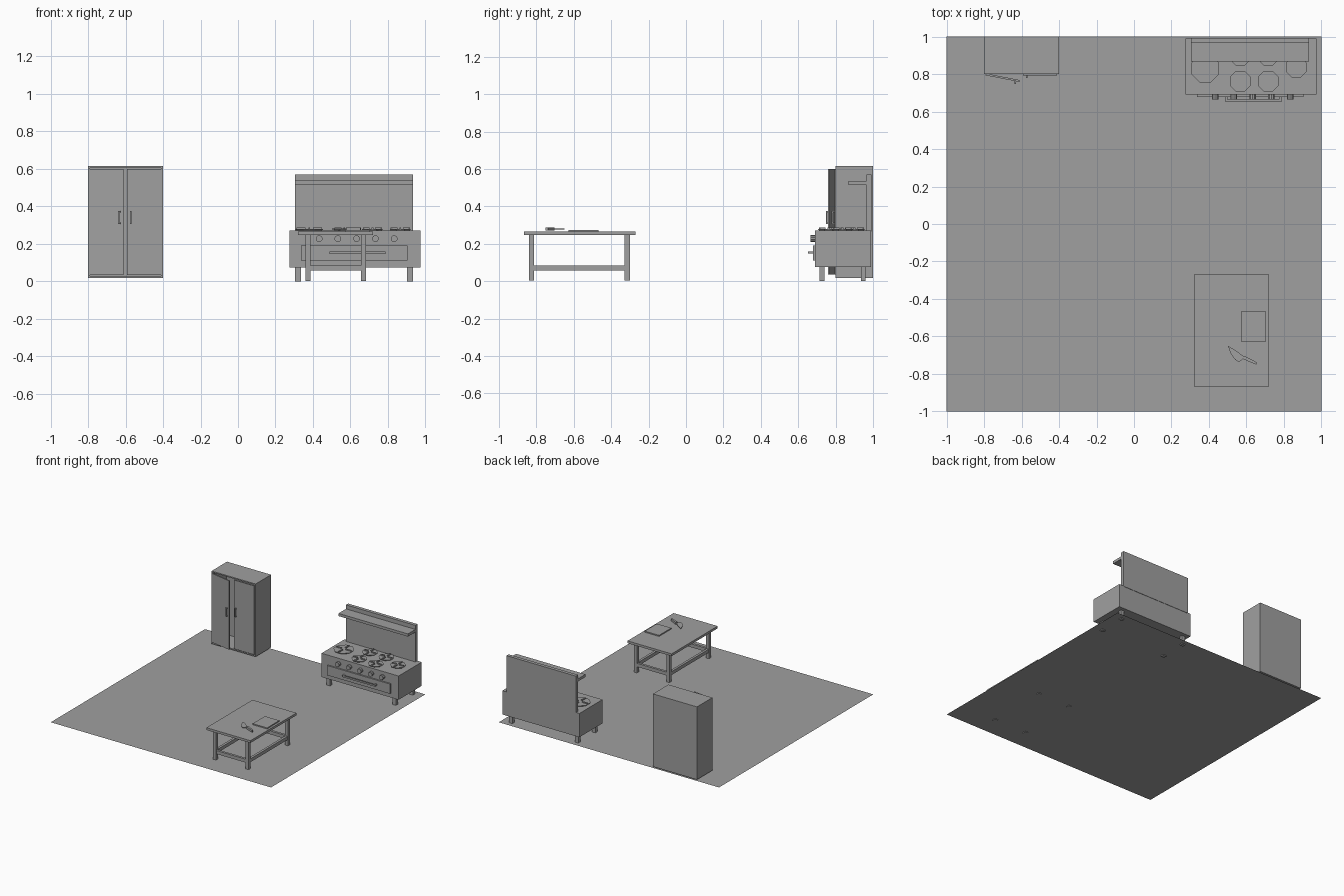
import bpy, bmesh, math
from mathutils import Matrix, Vector

if "Cube" in bpy.data.objects:
    bpy.data.objects.remove(bpy.data.objects["Cube"])

GREY = (0.35, 0.35, 0.35, 1)
mat = bpy.data.materials.new("plain_grey")
mat.use_nodes = True
mat.diffuse_color = GREY
mat.node_tree.nodes["Principled BSDF"].inputs["Base Color"].default_value = GREY


def finish(name, bm, matrix=None):
    if matrix:
        bm.transform(matrix)
    bmesh.ops.recalc_face_normals(bm, faces=bm.faces)
    mesh = bpy.data.meshes.new(name)
    bm.to_mesh(mesh)
    bm.free()
    mesh.materials.append(mat)
    obj = bpy.data.objects.new(name, mesh)
    bpy.context.collection.objects.link(obj)
    return obj


def box(name, x, y, z, matrix=None):
    """Box from (low, high) ranges."""
    bm = bmesh.new()
    bmesh.ops.create_cube(bm, size=1)
    for v in bm.verts:
        v.co = Vector([r[0] if c < 0 else r[1] for c, r in zip(v.co, (x, y, z))])
    return finish(name, bm, matrix)


def disc(name, centre, r1, r2, depth, sides=8, turn=None):
    bm = bmesh.new()
    bmesh.ops.create_cone(bm, cap_ends=True, segments=sides,
                          radius1=r1, radius2=r2, depth=depth)
    return finish(name, bm, Matrix.Translation(centre) @ (turn or Matrix()))


def slab(name, outline, z0, z1):
    """Extrude a flat outline upwards."""
    bm = bmesh.new()
    face = bm.faces.new([bm.verts.new((x, y, z0)) for x, y in outline])
    ext = bmesh.ops.extrude_face_region(bm, geom=[face])
    verts = [g for g in ext["geom"] if isinstance(g, bmesh.types.BMVert)]
    bmesh.ops.translate(bm, verts=verts, vec=(0, 0, z1 - z0))
    return finish(name, bm)


# Floor sheet
bm = bmesh.new()
bmesh.ops.create_grid(bm, x_segments=1, y_segments=1, size=1)
floor = finish("floor", bm, Matrix.Translation((0, 0, 0.008)))

# Cabinet: hollow carcass, open towards the front
bm = bmesh.new()
bmesh.ops.create_cube(bm, size=1)
bm.transform(Matrix.Translation((-0.6, 0.9, 0.317)) @ Matrix.Diagonal((0.4, 0.2, 0.597, 1)))
bm.normal_update()
front = [f for f in bm.faces if f.normal.y < -0.9]
bmesh.ops.inset_region(bm, faces=front, thickness=0.014)
ext = bmesh.ops.extrude_face_region(bm, geom=front)
bmesh.ops.translate(bm, vec=(0, 0.18, 0),
                    verts=[g for g in ext["geom"] if isinstance(g, bmesh.types.BMVert)])
bmesh.ops.delete(bm, geom=front, context="FACES")
finish("cabinet_body", bm)

# Cabinet doors with handles; the right one stands ajar
for side, hinge, sign, angle in (("right", -0.79, 1, -11), ("left", -0.41, -1, 0)):
    place = Matrix.Translation((hinge, 0.803, 0)) @ Matrix.Rotation(math.radians(angle), 4, "Z")

    def span(a, b):
        return tuple(sorted((sign * a, sign * b)))

    box(side + "_door", span(0, 0.183), (-0.01, 0), (0.035, 0.6), place)
    box(side + "_door_handle", span(0.158, 0.167), (-0.024, -0.017), (0.305, 0.375), place)
    for z in (0.305, 0.367):
        box(side + "_handle_mount", span(0.158, 0.167), (-0.017, -0.01), (z, z + 0.008), place)

# Stove body, splashback and shelf
box("stove_body", (0.275, 0.975), (0.69, 0.99), (0.075, 0.27))
box("splashback", (0.305, 0.935), (0.965, 0.993), (0.265, 0.57))
box("stove_shelf", (0.305, 0.935), (0.868, 0.965), (0.515, 0.537))
for x in (0.305, 0.903):
    for y in (0.715, 0.935):
        box("stove_leg", (x, x + 0.03), (y, y + 0.026), (0, 0.08))

# Oven door and its bar handle
box("oven_door", (0.335, 0.905), (0.678, 0.69), (0.11, 0.19))
box("oven_handle", (0.487, 0.787), (0.652, 0.663), (0.147, 0.16))
for x in (0.487, 0.775):
    box("oven_handle_mount", (x, x + 0.012), (0.663, 0.68), (0.147, 0.16))

# Control knobs
for i in range(5):
    disc("knob", (0.433 + 0.1 * i, 0.678, 0.228), 0.018, 0.018, 0.027, 10,
         Matrix.Rotation(math.pi / 2, 4, "X"))

# Burners: octagonal pans with four grate bars
burners = [(0.38, 0.83, 0.08), (0.866, 0.837, 0.06)]
burners += [(x, y, 0.06) for x in (0.567, 0.717) for y in (0.762, 0.9)]
for x, y, r in burners:
    disc("burner", (x, y, 0.274), r * 0.9, r, 0.009, 8, Matrix.Rotation(math.pi / 8, 4, "Z"))
    for k in range(4):
        spin = Matrix.Translation((x, y, 0)) @ Matrix.Rotation(k * math.pi / 2, 4, "Z")
        box("grate_bar", (r * 0.25, r * 0.85), (-0.005, 0.005), (0.275, 0.286), spin)

# Table with legs and low rails
box("table_top", (0.32, 0.72), (-0.867, -0.27), (0.247, 0.266))
for x in (0.36, 0.656):
    for y in (-0.84, -0.328):
        box("table_leg", (x, x + 0.028), (y, y + 0.028), (0.003, 0.25))
    box("table_side_rail", (x + 0.004, x + 0.024), (-0.82, -0.32), (0.057, 0.085))
for y in (-0.836, -0.324):
    box("table_end_rail", (0.38, 0.665), (y, y + 0.02), (0.057, 0.085))

# Chopping board and knife
box("chopping_board", (0.572, 0.703), (-0.627, -0.468), (0.266, 0.275))
slab("knife_blade", [(0.502, -0.65), (0.515, -0.69), (0.54, -0.725), (0.562, -0.737),
                     (0.59, -0.71), (0.55, -0.68)], 0.277, 0.281)
slab("knife_handle", [(0.575, -0.718), (0.588, -0.703), (0.655, -0.738),
                      (0.653, -0.75), (0.635, -0.743)], 0.271, 0.288)
